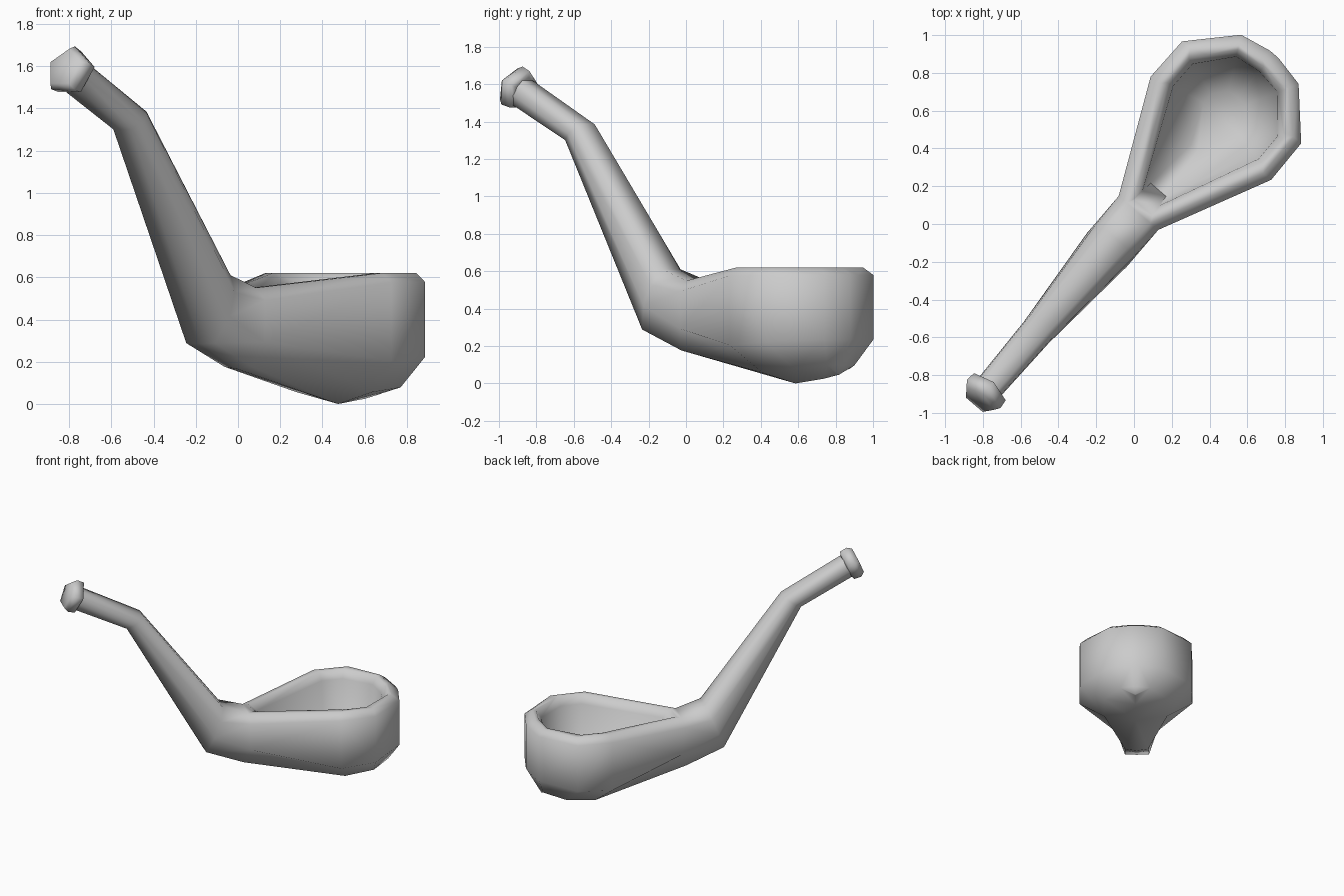
import bpy, bmesh, math
from mathutils import Vector

if "Cube" in bpy.data.objects:
    bpy.data.objects.remove(bpy.data.objects["Cube"])


def place(s, t, z):
    """s runs along the ladle (handle to bowl), t runs across it."""
    t -= 0.02
    return Vector((0.65 * s + 0.76 * t, 0.76 * s - 0.65 * t, z))


def loft(name, rings):
    bm = bmesh.new()
    loops = [[bm.verts.new(place(*p)) for p in r] for r in rings]
    n = len(loops[0])
    for a, b in zip(loops, loops[1:]):
        for i in range(n):
            j = (i + 1) % n
            bm.faces.new((a[i], a[j], b[j], b[i]))
    # Caps as strips running from side to side
    for r in (loops[0], loops[-1]):
        for i in range(n // 2):
            quad = [r[i], r[i + 1], r[-(i + 1) % n], r[-i % n]]
            quad = list(dict.fromkeys(quad))
            if len(quad) > 2:
                bm.faces.new(quad)
    bmesh.ops.triangulate(bm, faces=bm.faces[:])
    bmesh.ops.recalc_face_normals(bm, faces=bm.faces[:])
    me = bpy.data.meshes.new(name)
    bm.to_mesh(me)
    bm.free()
    ob = bpy.data.objects.new(name, me)
    bpy.context.collection.objects.link(ob)
    return ob


def smooth(ob, angle):
    bpy.ops.object.select_all(action='DESELECT')
    bpy.context.view_layer.objects.active = ob
    ob.select_set(True)
    bpy.ops.object.shade_smooth_by_angle(angle=math.radians(angle))


def mirrored(half):
    """half starts on the centre line; mirror the rest across t."""
    return half + [(s, -t, z) for s, t, z in reversed(half[1:])]


# Cross-section shapes: (height fraction, width fraction), bottom to top
ROUND = [(0, 0), (0.01, 0.65), (0.4, 1), (0.75, 0.95), (1, 0.55)]
NECK = [(0, 0), (0.03, 0.62), (0.33, 1), (0.85, 1), (1, 0.6)]
BOWL = [(0, 0), (0.09, 0.56), (0.33, 1), (0.93, 1), (1, 0.87)]


def section(shape, sb, zb, st, zt, w, lip=0):
    pts = []
    for h, f in shape:
        k = h if shape is ROUND else min(1, h / 0.33)
        s = sb + (st - sb) * k - (lip if h == 1 else 0)
        pts.append((s, f * w, zb + (zt - zb) * h))
    return mirrored(pts)


# Handle and bowl in one continuous body
body = loft("ladle_body", [
    section(ROUND, -1.22, 1.50, -1.16, 1.635, 0.075),
    section(ROUND, -0.82, 1.30, -0.70, 1.385, 0.087),
    section(ROUND, -0.25, 0.285, -0.12, 0.61, 0.138),
    section(NECK, 0.02, 0.165, 0.06, 0.55, 0.138),
    section(BOWL, 0.753, 0.0, 0.65, 0.62, 0.42),
    section(BOWL, 0.95, 0.025, 0.90, 0.62, 0.415),
    section(BOWL, 1.05, 0.045, 1.13, 0.62, 0.20, 0.05),
    section(BOWL, 1.06, 0.047, 1.165, 0.62, 0.03, 0.06),
])

# Bowl cavity, with a sloped inner lip
INNER = [(1.045, 0), (1.025, 0.145), (0.845, 0.295), (0.69, 0.297), (0.163, 0.06)]


def cavity_ring(scale, drop=None, flat=None):
    pts = []
    for s, t in INNER:
        rim = 0.55 + 0.07 * min(1, max(0, (s - 0.1) / 0.55))
        z = flat if flat is not None else rim + drop
        pts.append((0.75 + (s - 0.75) * scale, t * scale, z))
    return mirrored(pts)


cavity = loft("cavity_cutter", [
    cavity_ring(1.22, 0.05),
    cavity_ring(1.12, 0.0),
    cavity_ring(1.0, -0.06),
    cavity_ring(0.90, -0.34),
    cavity_ring(0.40, flat=0.16),
])
cut = body.modifiers.new("hollow", 'BOOLEAN')
cut.operation = 'DIFFERENCE'
cut.solver = 'EXACT'
cut.object = cavity
bpy.context.view_layer.objects.active = body
bpy.ops.object.modifier_apply(modifier="hollow")
bpy.data.objects.remove(cavity)
smooth(body, 65)


# Five-sided collar at the handle tip
def disc(s, z, r):
    ring = []
    for i in range(5):
        a = math.tau * i / 5
        up = r * math.cos(a)
        ring.append((s + 0.4 * up, r * math.sin(a), z + 0.92 * up))
    return ring


collar = loft("handle_collar", [
    disc(-1.155, 1.560, 0.085),
    disc(-1.165, 1.563, 0.116),
    disc(-1.215, 1.582, 0.122),
    disc(-1.245, 1.592, 0.098),
])
smooth(collar, 80)
